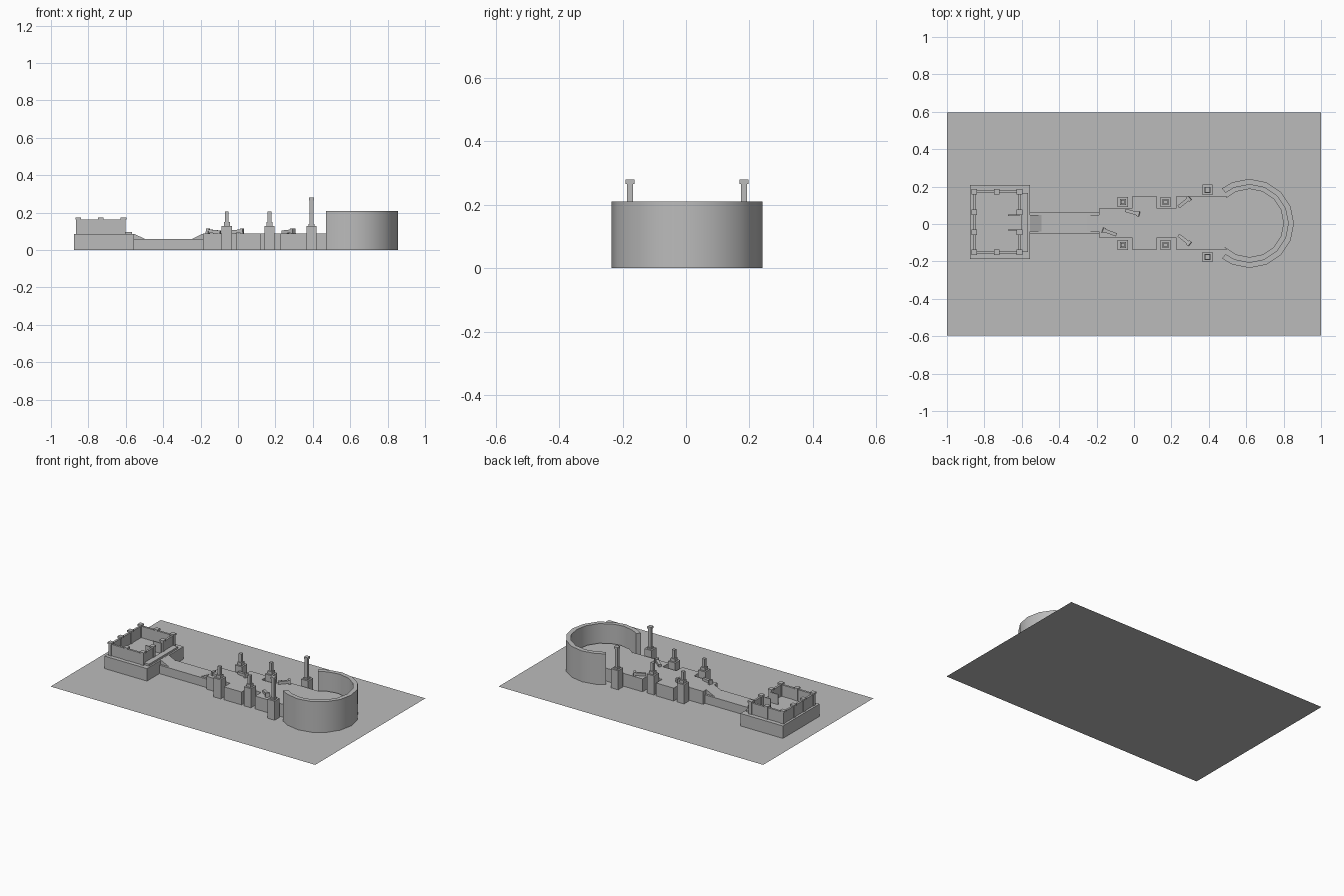
import bpy, bmesh, math
from mathutils import Matrix, Vector

old = bpy.data.objects.get("Cube")
if old:
    bpy.data.objects.remove(old, do_unlink=True)

stone = bpy.data.materials.new("grey_stone")
stone.use_nodes = True
GREY = (0.5, 0.5, 0.5, 1)
stone.diffuse_color = GREY
stone.node_tree.nodes["Principled BSDF"].inputs["Base Color"].default_value = GREY

MID = 0.005    # y of the long axis
DECK = 0.088   # height of the raised terraces
PATH = 0.058   # height of the walkway


def finish(name, bm):
    bmesh.ops.recalc_face_normals(bm, faces=bm.faces)
    mesh = bpy.data.meshes.new(name)
    bm.to_mesh(mesh)
    bm.free()
    mesh.materials.append(stone)
    obj = bpy.data.objects.new(name, mesh)
    bpy.context.collection.objects.link(obj)
    return obj


def add_box(bm, x0, x1, y0, y1, z0, z1):
    size = Matrix.Diagonal((x1 - x0, y1 - y0, z1 - z0, 1))
    centre = Matrix.Translation(((x0 + x1) / 2, (y0 + y1) / 2, (z0 + z1) / 2))
    bmesh.ops.create_cube(bm, size=1, matrix=centre @ size)


def add_block(bm, x, y, width, z0, z1):
    h = width / 2
    add_box(bm, x - h, x + h, y - h, y + h, z0, z1)


def extrude_outline(name, points, direction):
    bm = bmesh.new()
    face = bm.faces.new([bm.verts.new(p) for p in points])
    out = bmesh.ops.extrude_face_region(bm, geom=[face], use_keep_orig=True)
    verts = [v for v in out["geom"] if isinstance(v, bmesh.types.BMVert)]
    bmesh.ops.translate(bm, verts=verts, vec=direction)
    return finish(name, bm)


# Ground sheet
bm = bmesh.new()
bmesh.ops.create_grid(bm, x_segments=1, y_segments=1, size=1,
                      matrix=Matrix.Diagonal((1, 0.595, 1, 1)))
finish("ground", bm)

# Fort base and the low step before its gate
bm = bmesh.new()
add_box(bm, -0.878, -0.557, -0.187, 0.208, 0, DECK - 0.003)
finish("fort_base", bm)
bm = bmesh.new()
add_box(bm, -0.605, -0.568, -0.15, 0.165, DECK - 0.003, 0.098)
finish("fort_step", bm)

# Fort walls, with a gap for the gate
FX0, FX1, FY0, FY1, T = -0.855, -0.612, -0.152, 0.172, 0.007
WALL_TOP = 0.163
GATE = (-0.033, 0.047)
bm = bmesh.new()
for y in (FY0, FY1):
    add_box(bm, FX0, FX1, y - T, y + T, DECK - 0.01, WALL_TOP)
add_box(bm, FX0 - T, FX0 + T, FY0, FY1, DECK - 0.01, WALL_TOP)
add_box(bm, FX1 - T, FX1 + T, FY0, GATE[0], DECK - 0.01, WALL_TOP)
add_box(bm, FX1 - T, FX1 + T, GATE[1], FY1, DECK - 0.01, WALL_TOP)
finish("fort_walls", bm)

# Wall posts with wider caps
bm = bmesh.new()
spots = [(x, y) for x in (FX0, (FX0 + FX1) / 2, FX1) for y in (FY0, FY1)]
spots += [(x, y) for x in (FX0, FX1) for y in (-0.045, 0.062)]
for x, y in spots:
    add_block(bm, x, y, 0.022, DECK - 0.01, WALL_TOP)
    add_block(bm, x, y, 0.03, WALL_TOP, 0.174)
finish("fort_posts", bm)

# Open gate leaves
bm = bmesh.new()
for y in GATE:
    add_box(bm, -0.675, FX1, y - 0.003, y + 0.003, DECK - 0.01, 0.155)
finish("gate_leaves", bm)

# Walkway and its two ramps
bm = bmesh.new()
add_box(bm, -0.557, -0.187, MID - 0.058, MID + 0.058, 0, PATH)
finish("walkway", bm)
for name, high, low in (("fort_ramp", -0.557, -0.495), ("terrace_ramp", -0.187, -0.25)):
    y = MID - 0.044
    extrude_outline(name, [(high, y, PATH - 0.01), (low, y, PATH - 0.01),
                           (low, y, PATH), (high, y, DECK)], (0, 0.088, 0))

# Terrace: a notched strip that opens into a round court
CX, SIDES = 0.617, 16
half = [(-0.187, 0.077), (-0.01, 0.077), (-0.01, 0.142), (0.123, 0.142),
        (0.123, 0.077), (0.225, 0.077), (0.225, 0.142)]
for i in range(6, -1, -1):
    a = math.tau * i / SIDES
    half.append((CX + 0.185 * math.cos(a), 0.185 * math.sin(a)))
half[-8 + 1:-8 + 1] = [(CX - 0.118, 0.142)]
outline = half + [(x, -y) for x, y in reversed(half[:-1])]
extrude_outline("terrace", [(x, y + MID, 0) for x, y in outline], (0, 0, DECK))

# Curved wall around the court, open toward the walkway
OUTER, INNER, OPEN = 0.238, 0.208, math.radians(128)
step = math.tau / SIDES
angles = [-OPEN] + [step * i for i in range(-5, 6)] + [OPEN]
ring = [(r * math.cos(a), r * math.sin(a))
        for r, run in ((OUTER, angles), (INNER, angles[::-1])) for a in run]
wall = extrude_outline("court_wall", [(CX + x, MID - 0.002 + y, 0) for x, y in ring],
                       (0, 0, 0.21))

# Standing columns: pedestal, plinth, shaft and cap
bm = bmesh.new()
for side in (-1, 1):
    for x, off, top in ((-0.06, 0.115, 0.207), (0.168, 0.115, 0.207), (0.393, 0.18, 0.28)):
        y = MID - 0.002 + side * off
        tall = top > 0.25
        add_block(bm, x, y, 0.054, 0, 0.13)
        add_block(bm, x, y, 0.032, 0.13, 0.14 if tall else 0.15)
        add_block(bm, x, y, 0.02, 0.13, top - 0.01)
        add_block(bm, x, y, 0.028 if tall else 0.02, top - 0.014, top)
finish("columns", bm)

# Fallen column pieces: a shaft with a wider capital, lying on the terrace
pieces = [(-0.01, 0.063, -15), (-0.13, -0.045, 160), (0.268, 0.115, 38), (0.268, -0.083, -38)]
for n, (x, y, turn) in enumerate(pieces):
    bm = bmesh.new()
    add_box(bm, -0.038, 0.03, -0.009, 0.009, -0.009, 0.009)
    add_box(bm, 0.026, 0.04, -0.014, 0.014, -0.014, 0.014)
    pose = (Matrix.Translation((x, y, DECK + 0.011))
            @ Matrix.Rotation(math.radians(turn), 4, "Z")
            @ Matrix.Rotation(math.radians(-5), 4, "Y"))
    bmesh.ops.transform(bm, matrix=pose, verts=bm.verts)
    finish(f"fallen_column_{n + 1}", bm)

# Smooth shading on the curved wall only
bpy.ops.object.select_all(action="DESELECT")
wall.select_set(True)
bpy.context.view_layer.objects.active = wall
bpy.ops.object.shade_smooth_by_angle(angle=math.radians(30))
